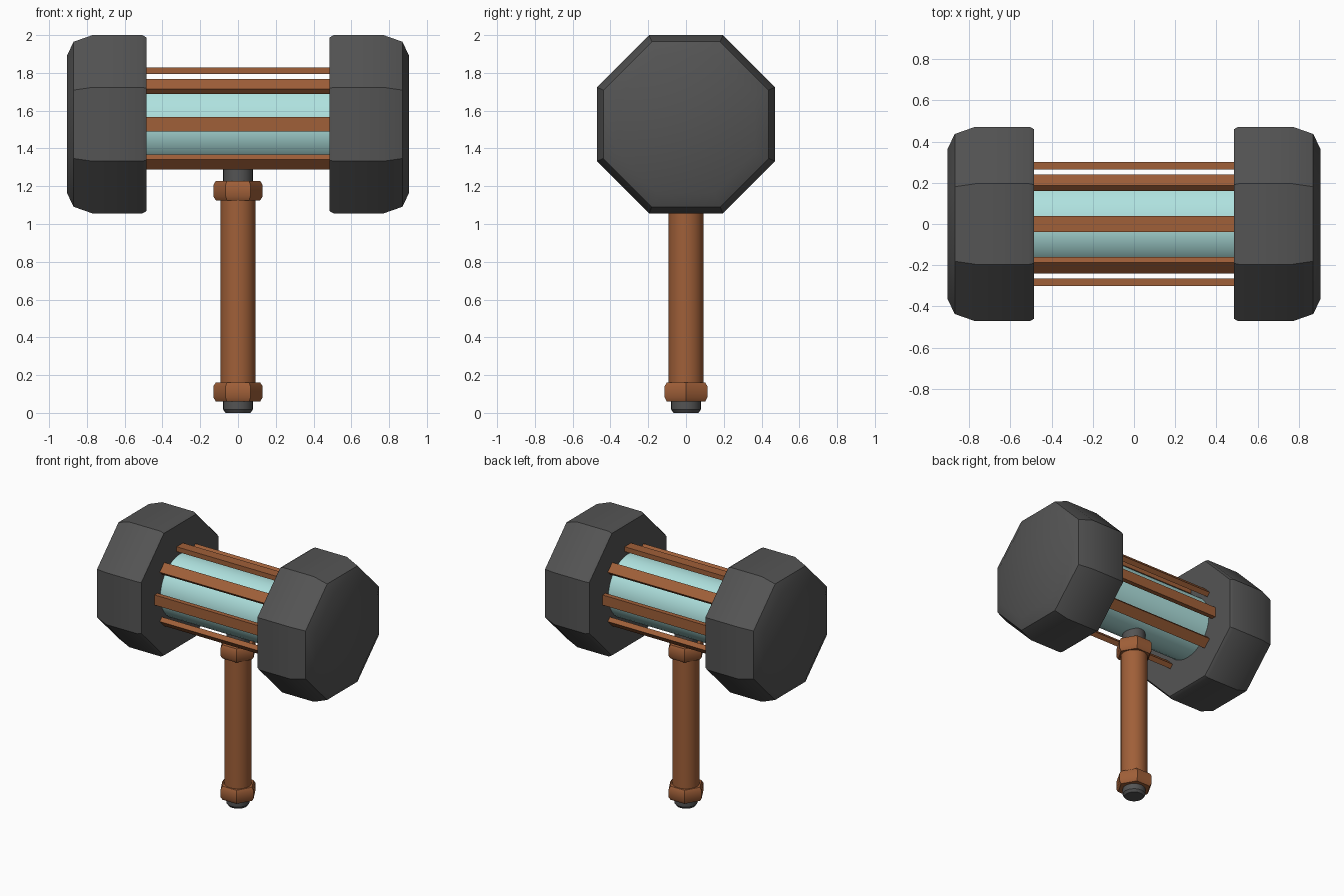
import bpy, bmesh, math
from mathutils import Matrix

if "Cube" in bpy.data.objects:
    bpy.data.objects.remove(bpy.data.objects["Cube"])

HEAD_Z = 1.528


def material(name, rgb):
    m = bpy.data.materials.new(name)
    m.diffuse_color = (*rgb, 1)
    m.use_nodes = True
    m.node_tree.nodes["Principled BSDF"].inputs["Base Color"].default_value = m.diffuse_color
    return m


GREY = material("dark grey metal", (0.088, 0.088, 0.088))
BROWN = material("copper brown", (0.35, 0.115, 0.04))
GLASS = material("pale aqua", (0.43, 0.76, 0.74))


def finish(name, bm, mat, matrix):
    bmesh.ops.transform(bm, matrix=matrix, verts=bm.verts)
    bmesh.ops.recalc_face_normals(bm, faces=bm.faces)
    me = bpy.data.meshes.new(name)
    bm.to_mesh(me)
    bm.free()
    me.materials.append(mat)
    ob = bpy.data.objects.new(name, me)
    bpy.context.collection.objects.link(ob)
    bpy.ops.object.select_all(action='DESELECT')
    bpy.context.view_layer.objects.active = ob
    ob.select_set(True)
    bpy.ops.object.shade_smooth_by_angle(angle=math.radians(30))
    return ob


def prism(name, profile, sides, mat, phase=0.0, matrix=Matrix()):
    """Capped solid around z from (radius, height) pairs."""
    bm = bmesh.new()
    rings = []
    for r, h in profile:
        angles = [phase + 2 * math.pi * i / sides for i in range(sides)]
        rings.append([bm.verts.new((r * math.cos(a), r * math.sin(a), h)) for a in angles])
    for a, b in zip(rings, rings[1:]):
        for i in range(sides):
            j = (i + 1) % sides
            bm.faces.new((a[i], a[j], b[j], b[i]))
    bm.faces.new(rings[0][::-1])
    bm.faces.new(rings[-1])
    return finish(name, bm, mat, matrix)


to_head = Matrix.Translation((0, 0, HEAD_Z))

# Octagonal hammer ends, radii given to the flats
flat = 1 / math.cos(math.pi / 8)
end_profile = [(r * flat, h) for r, h in
               ((0.46, 0.485), (0.472, 0.507), (0.472, 0.77), (0.437, 0.87), (0.365, 0.905))]
for side, label in ((1, "right"), (-1, "left")):
    prism("hammer_end_" + label, end_profile, 8, GREY, math.pi / 8,
          to_head @ Matrix.Rotation(side * math.pi / 2, 4, 'Y'))

# Glass tube between the ends
prism("glass_tube", [(0.232, -0.5), (0.232, 0.5)], 32, GLASS, 0,
      to_head @ Matrix.Rotation(math.pi / 2, 4, 'Y'))

# Seven cage bars around the tube, leaving the underside free for the handle
for i in range(7):
    bm = bmesh.new()
    bmesh.ops.create_cube(bm, size=1)
    bmesh.ops.transform(bm, verts=bm.verts, matrix=Matrix.Translation((0, 0, 0.283))
                        @ Matrix.Diagonal((1.0, 0.076, 0.036, 1)))
    finish(f"cage_bar_{i + 1}", bm, BROWN,
           to_head @ Matrix.Rotation((i - 3) * math.pi / 4, 4, 'X'))

# Metal core rod, showing at the neck and the pommel
prism("core_rod", [(0.066, 0), (0.079, 0.018), (0.079, 1.32)], 24, GREY)

# Handle grip
prism("handle_grip", [(0.093, 0.08), (0.093, 1.2)], 24, BROWN)

# Hexagonal collars
for name, low, high in (("lower_collar", 0.06, 0.162), ("upper_collar", 1.125, 1.228)):
    prism(name, [(0.117, low), (0.131, low + 0.022), (0.131, high - 0.022), (0.117, high)],
          6, BROWN)
